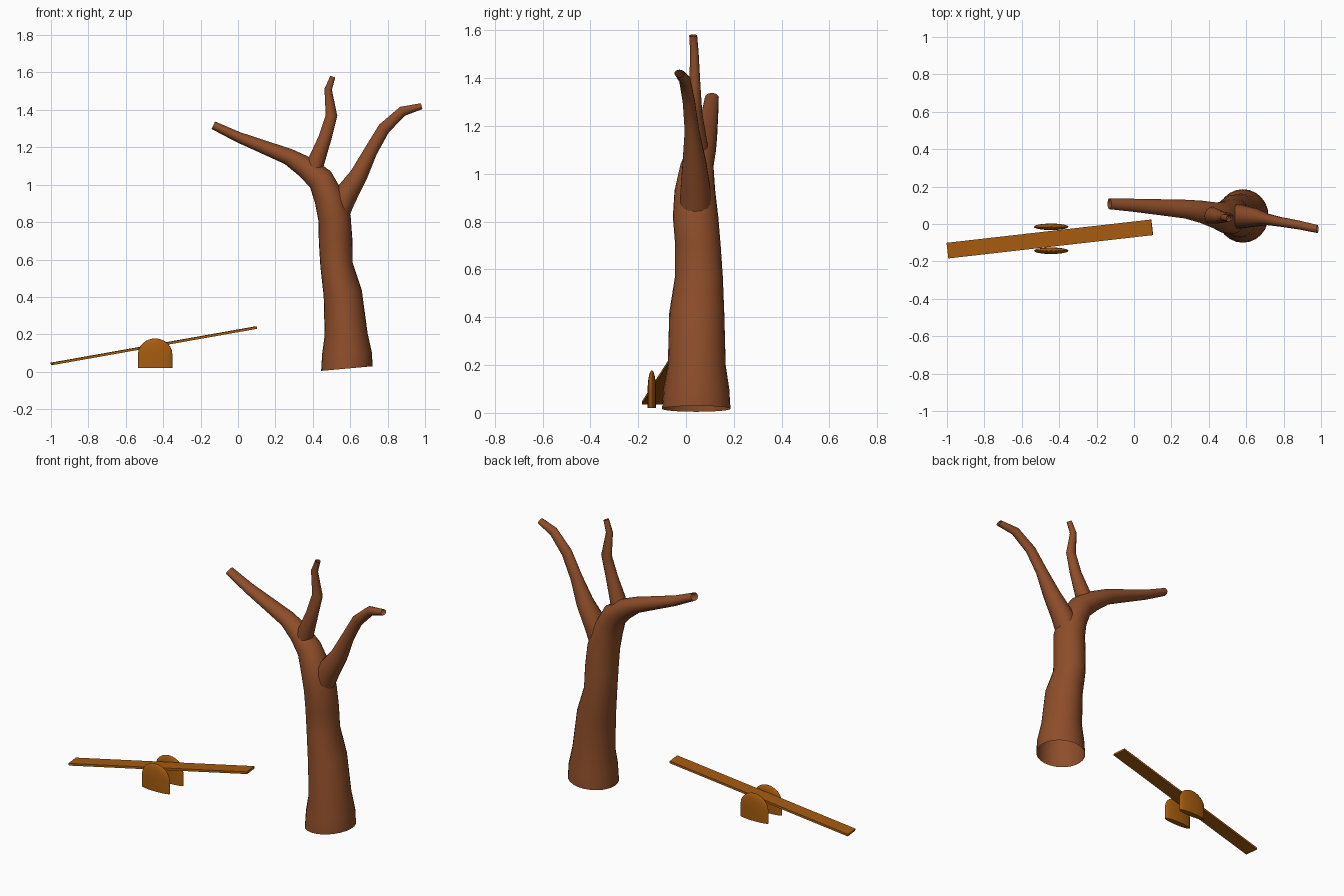
import bpy, bmesh, math
from mathutils import Vector, Euler

if "Cube" in bpy.data.objects:
    bpy.data.objects.remove(bpy.data.objects["Cube"])


def material(name, rgb):
    m = bpy.data.materials.new(name)
    m.diffuse_color = (*rgb, 1)
    m.use_nodes = True
    m.node_tree.nodes["Principled BSDF"].inputs["Base Color"].default_value = m.diffuse_color
    return m


BARK = material("bark brown", (0.27, 0.075, 0.023))
WOOD = material("golden wood", (0.38, 0.107, 0.005))


def finish(name, bm, mat, smooth=None):
    bmesh.ops.recalc_face_normals(bm, faces=bm.faces)
    me = bpy.data.meshes.new(name)
    bm.to_mesh(me)
    bm.free()
    me.materials.append(mat)
    ob = bpy.data.objects.new(name, me)
    bpy.context.collection.objects.link(ob)
    if smooth:
        bpy.ops.object.select_all(action='DESELECT')
        ob.select_set(True)
        bpy.context.view_layer.objects.active = ob
        bpy.ops.object.shade_smooth_by_angle(angle=math.radians(smooth))
    return ob


def skin(bm, rings):
    n = len(rings[0])
    for a, b in zip(rings, rings[1:]):
        for i in range(n):
            j = (i + 1) % n
            bm.faces.new((a[i], a[j], b[j], b[i]))


def limb(name, path, sides):
    """Open tube through (x, y, z, radius in the xz plane, radius along y)."""
    bm = bmesh.new()
    pts = [Vector(p[:3]) for p in path]
    rings = []
    for k, p in enumerate(path):
        t = Vector((0, 0, 0))
        if k > 0:
            t += (pts[k] - pts[k - 1]).normalized()
        if k < len(pts) - 1:
            t += (pts[k + 1] - pts[k]).normalized()
        if k == 0 and p[2] < 0.1:
            t = Vector((-0.09, 0, 1))      # slightly slanted foot
        u = Vector((0, 1, 0)).cross(t).normalized()
        ring = []
        for i in range(sides):
            a = 2 * math.pi * i / sides
            ring.append(bm.verts.new(pts[k] + u * p[3] * math.cos(a)
                                     + Vector((0, p[4] * math.sin(a), 0))))
        rings.append(ring)
    skin(bm, rings)
    return finish(name, bm, BARK, 50)


# Trunk running on into the long left branch
limb("trunk_and_left_branch", [
    (.582, .043, .017, .138, .143), (.583, .043, .10, .133, .138),
    (.578, .045, .20, .115, .121), (.560, .045, .42, .103, .115),
    (.527, .054, .57, .087, .100), (.522, .050, .70, .090, .095),
    (.516, .040, .82, .087, .095), (.487, .037, .93, .080, .085),
    (.440, .045, 1.03, .070, .070), (.360, .065, 1.095, .058, .060),
    (.270, .080, 1.15, .044, .050), (.0, .100, 1.255, .028, .035),
    (-.132, .108, 1.318, .022, .029)], 24)

# Right branch
limb("right_branch", [
    (.530, .040, .82, .055, .065), (.565, .040, .93, .066, .065),
    (.645, .035, 1.05, .048, .050), (.710, .025, 1.18, .036, .031),
    (.780, .012, 1.30, .033, .026), (.880, -.005, 1.393, .027, .024),
    (.982, -.027, 1.420, .016, .022)], 14)

# Middle branch
limb("middle_branch", [
    (.395, .050, 1.04, .045, .048), (.420, .045, 1.13, .045, .045),
    (.465, .037, 1.25, .035, .032), (.500, .037, 1.37, .031, .024),
    (.482, .035, 1.51, .020, .018), (.507, .030, 1.578, .014, .017)], 14)

# Seesaw plank
bm = bmesh.new()
bmesh.ops.create_cube(bm, size=1)
rot = Euler((0, -math.radians(10), math.radians(6.5))).to_matrix()
for v in bm.verts:
    v.co = rot @ Vector((v.co.x * 1.117, v.co.y * .084, v.co.z * .013)) + Vector((-.45, -.08, .139))
finish("seesaw_plank", bm, WOOD)

# Two round-topped lens-shaped supports, one on each side of the plank
for name, cy in (("front_support", -.143), ("back_support", -.015)):
    bm = bmesh.new()
    levels = [(.02, 1.0), (.095, 1.0)]
    levels += [(.095 + .083 * math.sin(a), math.cos(a))
               for a in (math.radians(d) for d in (15, 30, 45, 60, 73, 83))]
    rings = [[bm.verts.new((-.443 + .092 * s * math.cos(2 * math.pi * i / 24),
                            cy + .0175 * s * math.sin(2 * math.pi * i / 24), z))
              for i in range(24)] for z, s in levels]
    skin(bm, rings)
    bm.faces.new(rings[0])
    bm.faces.new(rings[-1])
    finish(name, bm, WOOD, 40)
